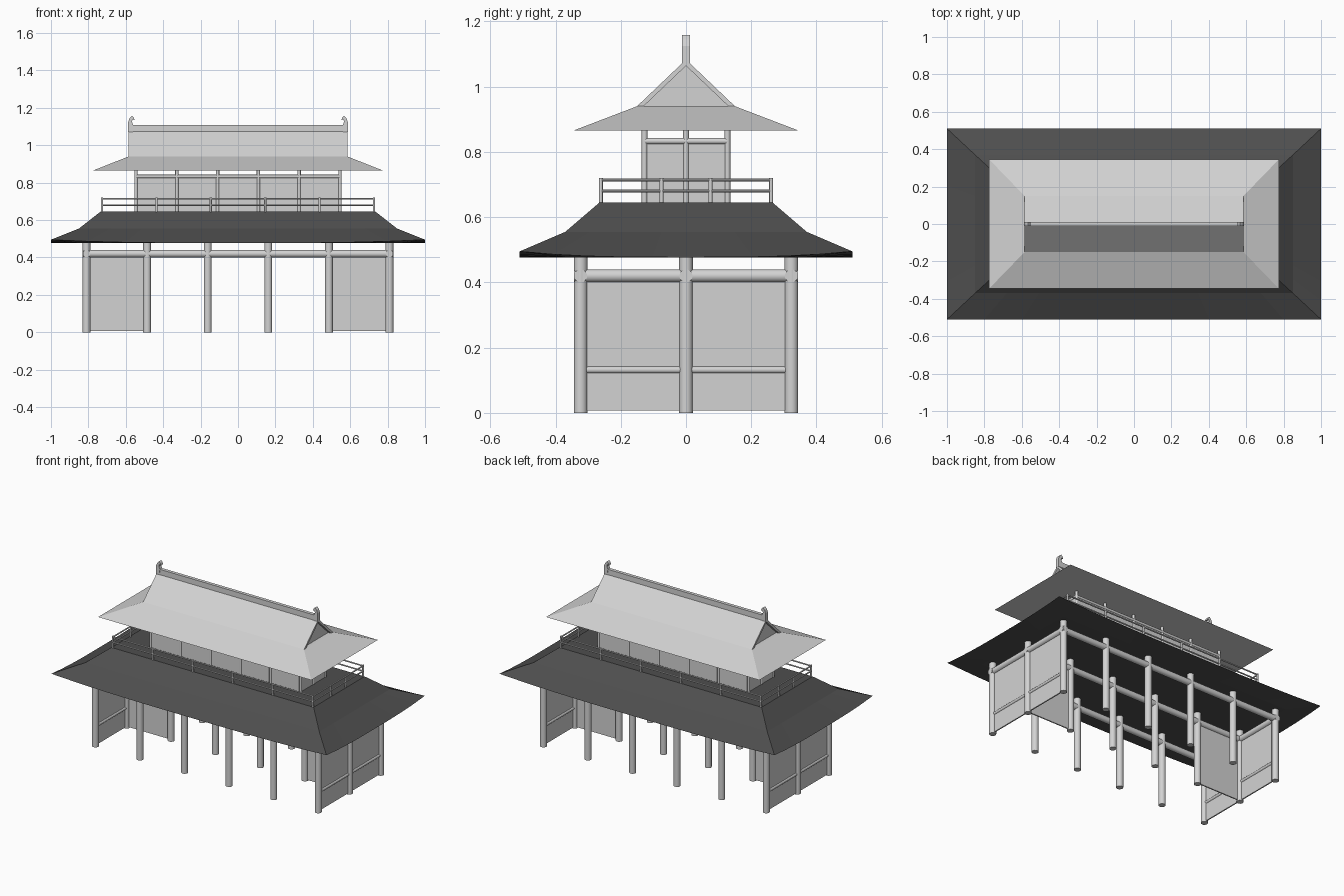
import bpy, bmesh, math
from mathutils import Vector

if "Cube" in bpy.data.objects:
    bpy.data.objects.remove(bpy.data.objects["Cube"])


def material(name, v):
    m = bpy.data.materials.new(name)
    m.diffuse_color = (v, v, v, 1)
    m.use_nodes = True
    m.node_tree.nodes["Principled BSDF"].inputs["Base Color"].default_value = m.diffuse_color
    return m


LIGHT = material("light grey", 0.65)
DARK = material("dark roof grey", 0.077)


def finish(bm, name, mat, smooth=False):
    bmesh.ops.recalc_face_normals(bm, faces=bm.faces)
    me = bpy.data.meshes.new(name)
    bm.to_mesh(me)
    bm.free()
    me.materials.append(mat)
    ob = bpy.data.objects.new(name, me)
    bpy.context.collection.objects.link(ob)
    if smooth:
        bpy.ops.object.select_all(action='DESELECT')
        ob.select_set(True)
        bpy.context.view_layer.objects.active = ob
        bpy.ops.object.shade_smooth_by_angle(angle=math.radians(40))
    return ob


def rods(name, segments, r, sides=16):
    """Round bars, each between two points, joined in one object."""
    bm = bmesh.new()
    for a, b in segments:
        a, b = Vector(a), Vector(b)
        d = b - a
        mat = d.to_track_quat('Z', 'Y').to_matrix().to_4x4()
        mat.translation = (a + b) / 2
        bmesh.ops.create_cone(bm, cap_ends=True, segments=sides, radius1=r,
                              radius2=r, depth=d.length, matrix=mat)
    return finish(bm, name, LIGHT, True)


def boxes(name, items, mat=LIGHT):
    """Boxes given as (x0, x1, y0, y1, z0, z1)."""
    bm = bmesh.new()
    for x0, x1, y0, y1, z0, z1 in items:
        for v in bmesh.ops.create_cube(bm, size=1)["verts"]:
            v.co = ((x0 + x1) / 2 + v.co.x * (x1 - x0),
                    (y0 + y1) / 2 + v.co.y * (y1 - y0),
                    (z0 + z1) / 2 + v.co.z * (z1 - z0))
    return finish(bm, name, mat)


def hip_roof(name, rings, n, mat):
    """Stack of rectangular rings (half x, half y, z, corner lift), capped."""
    bm = bmesh.new()
    loops = []
    for hx, hy, z, lift in rings:
        c = [(-hx, -hy), (hx, -hy), (hx, hy), (-hx, hy)]
        loop = []
        for i in range(4):
            (ax, ay), (bx, by) = c[i], c[(i + 1) % 4]
            for k in range(n):
                t = k / n
                loop.append(bm.verts.new((ax + (bx - ax) * t, ay + (by - ay) * t,
                                          z + lift * abs(2 * t - 1) ** 3)))
        loops.append(loop)
    for lo, hi in zip(loops, loops[1:]):
        for i in range(4 * n):
            j = (i + 1) % (4 * n)
            bm.faces.new((lo[i], lo[j], hi[j], hi[i]))
    bm.faces.new(loops[0][::-1])
    bm.faces.new(loops[-1])
    return finish(bm, name, mat)


def prism(name, profiles, axis, mat=LIGHT):
    """Extrude (outline, start, end) along x or y; outlines are (other axis, z)."""
    bm = bmesh.new()
    for pts, s, e in profiles:
        vs = [bm.verts.new((s, p, z) if axis == 'x' else (p, s, z)) for p, z in pts]
        f = bm.faces.new(vs)
        new = bmesh.ops.extrude_face_region(bm, geom=[f])["geom"]
        d = (e - s, 0, 0) if axis == 'x' else (0, e - s, 0)
        bmesh.ops.translate(bm, vec=d, verts=[g for g in new if isinstance(g, bmesh.types.BMVert)])
    return finish(bm, name, mat)


# ---- Lower storey: columns, beams, walls
PX, PY = 0.81, 0.323
xs = [PX * (2 * i / 5 - 1) for i in range(6)]
ys = [-PY, 0, PY]
rods("lower_columns", [((x, y, 0), (x, y, 0.485)) for x in xs for y in ys], 0.021)
rods("lower_long_beams", [((-PX - .02, y, 0.42), (PX + .02, y, 0.42)) for y in ys], 0.02)
rods("lower_end_beams", [((x, -PY - .02, 0.42), (x, PY + .02, 0.42)) for x in (-PX, PX)], 0.02)
rods("end_wall_rails", [((x, -PY, 0.132), (x, PY, 0.132)) for x in (-PX, PX)], 0.011, 12)
boxes("lower_end_walls", [(x - .004, x + .004, -PY, PY, 0.007, 0.41) for x in (-PX, PX)])
boxes("lower_bay_walls", [(a, b, -.004, .004, 0.007, 0.41)
                          for a, b in ((xs[0], xs[1]), (xs[4], xs[5]))])

# ---- Lower roof with lifted corners
hip_roof("lower_roof", [(0.85, 0.37, 0.477, 0), (1.0, 0.51, 0.477, 0.018),
                        (0.85, 0.37, 0.555, 0), (0.735, 0.265, 0.645, 0)], 10, DARK)

# ---- Balcony railing
RX, RY = 0.727, 0.261
posts = [(RX * (2 * i / 5 - 1), y) for i in range(6) for y in (-RY, RY)]
posts += [(x, y) for x in (-RX, RX) for y in (-0.075, 0.075)]
rods("railing_posts", [((x, y, 0.64), (x, y, 0.72)) for x, y in posts], 0.006, 10)
rails = []
for z in (0.68, 0.714):
    rails += [((-RX, y, z), (RX, y, z)) for y in (-RY, RY)]
    rails += [((x, -RY, z), (x, RY, z)) for x in (-RX, RX)]
rods("railing_bars", rails, 0.0045, 8)

# ---- Upper storey: columns, beams, walls
UX, UY = 0.545, 0.127
cols = [(UX * (2 * i / 5 - 1), y) for i in range(6) for y in (-UY, UY)]
cols += [(-UX, 0), (UX, 0)]
rods("upper_columns", [((x, y, 0.64), (x, y, 0.87)) for x, y in cols], 0.009, 12)
rods("upper_beams", [((-UX, y, 0.833), (UX, y, 0.833)) for y in (-UY, UY)]
     + [((x, -UY, 0.833), (x, UY, 0.833)) for x in (-UX, UX)], 0.0095, 12)
boxes("upper_walls", [(-UX, UX, y - .003, y + .003, 0.64, 0.83) for y in (-UY, UY)]
      + [(x - .003, x + .003, -UY, UY, 0.64, 0.83) for x in (-UX, UX)])

# ---- Upper roof: flared skirt, gable body, overhanging slopes
hip_roof("upper_roof_skirt", [(0.775, 0.346, 0.865, 0), (0.585, 0.15, 0.94, 0)], 1, LIGHT)
prism("gable_body", [([(-0.14, 0.935), (0.14, 0.935), (0, 1.07)], -0.565, 0.565)], 'x')
prism("upper_roof_slopes", [([(s * 0.15, 0.94), (0, 1.083), (0, 1.064), (s * 0.13, 0.94)],
                             -0.585, 0.585) for s in (-1, 1)], 'x')

# ---- Ridge and curled end ornaments
boxes("ridge", [(-0.58, 0.58, -0.011, 0.011, 1.07, 1.108)])
curl = [(0.562, 1.07), (0.587, 1.07), (0.587, 1.125), (0.58, 1.145), (0.567, 1.158),
        (0.558, 1.15), (0.553, 1.135), (0.564, 1.138), (0.567, 1.125), (0.56, 1.108)]
prism("ridge_ornaments", [([(s * x, z) for x, z in curl], -0.012, 0.012)
                          for s in (-1, 1)], 'y')
